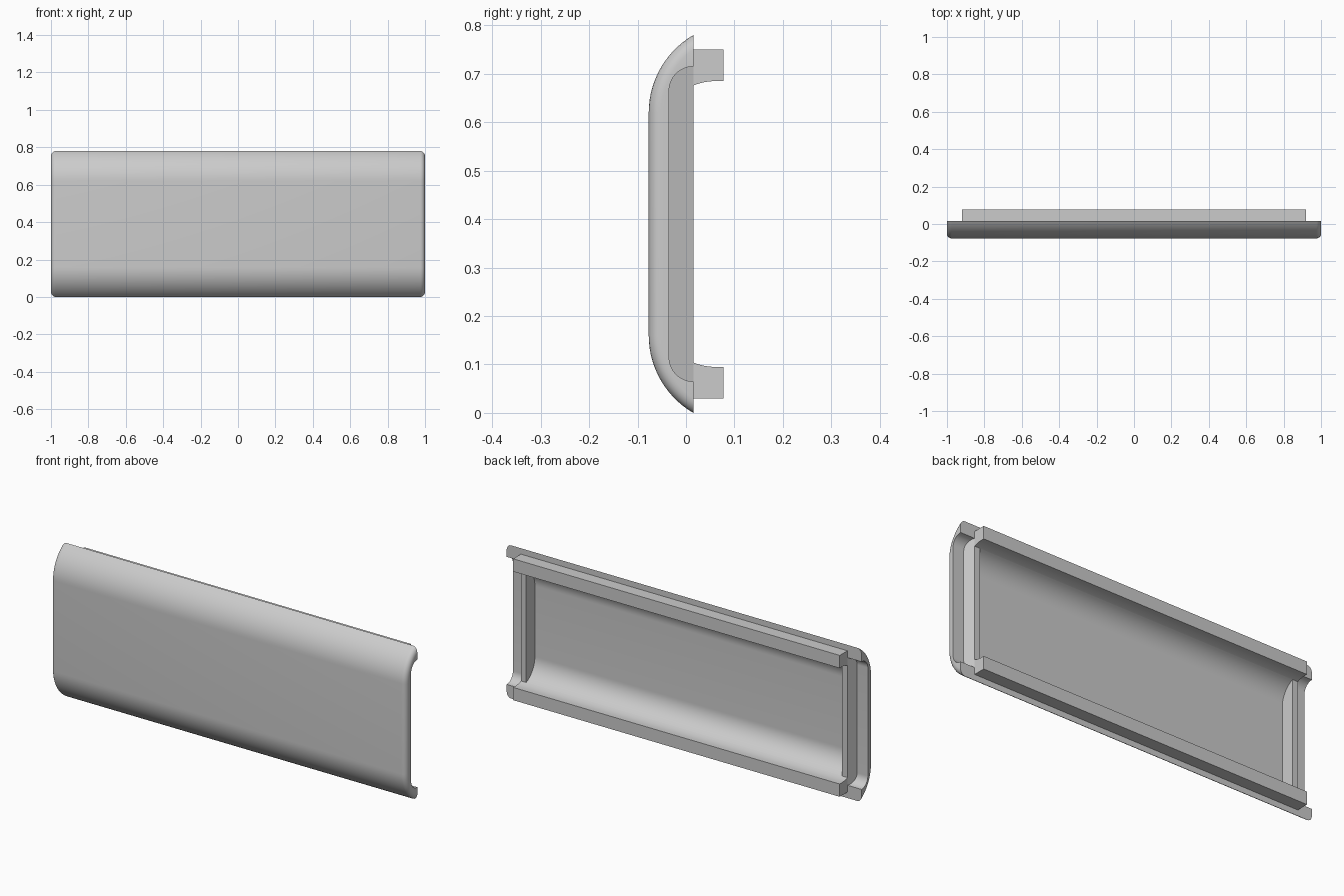
import bpy, bmesh
from math import acos, cos, radians, sin, pi

MID = 0.39          # mid height of the panel
BACK = 0.015        # plane of the panel's back rim
RAIL_BACK = 0.077   # rear face of the rails
ROUND = 0.025       # rounding of the panel's ends
STEPS = 14

old = bpy.data.objects.get("Cube")
if old:
    bpy.data.objects.remove(old, do_unlink=True)

grey = bpy.data.materials.new("light grey")
grey.use_nodes = True
colour = (0.6, 0.6, 0.6, 1)
grey.diffuse_color = colour
grey.node_tree.nodes["Principled BSDF"].inputs["Base Color"].default_value = colour


def flip(points):
    """Reflect (y, z) points about mid height."""
    return [(y, 2 * MID - z) for y, z in points]


def arc(cy, cz, r, a0, a1, steps):
    """Points (y, z) on an arc; angle zero faces the front, pi / 2 faces up."""
    angles = [a0 + (a1 - a0) * i / steps for i in range(steps + 1)]
    return [(cy - r * cos(a), cz + r * sin(a)) for a in angles]


def contour(cy, cz, r):
    """Open outline from the back rim, round the front, to the back rim."""
    upper = arc(cy, cz, r, 0, acos((cy - BACK) / r), STEPS)
    return upper[::-1] + flip(upper)


def row(bm, outline, x, slant=0):
    return [bm.verts.new((x + slant * (BACK - y), y, z)) for y, z in outline]


def loft(bm, rows):
    for a, b in zip(rows, rows[1:]):
        for i in range(len(a) - 1):
            bm.faces.new((a[i], a[i + 1], b[i + 1], b[i]))


def finish(bm, name):
    bmesh.ops.recalc_face_normals(bm, faces=bm.faces)
    mesh = bpy.data.meshes.new(name)
    bm.to_mesh(mesh)
    bm.free()
    mesh.materials.append(grey)
    obj = bpy.data.objects.new(name, mesh)
    bpy.context.collection.objects.link(obj)
    bpy.ops.object.select_all(action='DESELECT')
    obj.select_set(True)
    bpy.context.view_layer.objects.active = obj
    bpy.ops.object.shade_smooth_by_angle(angle=radians(30))


# Outer skin with rounded ends, running into an open notch at each end
bm = bmesh.new()
quarter = [i * pi / 10 for i in range(6)]
stations = [(1 - ROUND + ROUND * sin(a), ROUND * (1 - cos(a))) for a in quarter]
stations = [(-x, inset) for x, inset in stations[::-1]] + stations
notch = contour(BACK, 0.665, 0.05)
rows = [row(bm, notch, -0.92, -0.4), row(bm, notch, -1)]
rows += [row(bm, contour(0.108, 0.62, 0.185 - inset), x) for x, inset in stations]
rows += [row(bm, notch, 1), row(bm, notch, 0.92, 0.4)]
loft(bm, rows)

# Hollow behind the panel
hollow = [row(bm, contour(0.06, 0.57, 0.115), x) for x in (-0.89, 0.89)]
loft(bm, hollow)

# End walls: outer face, inner face and rim between them
for outer, inner in ((rows[0], hollow[0]), (rows[-1], hollow[1])):
    bm.faces.new(outer)
    bm.faces.new(inner)
    bm.faces.new((outer[0], outer[-1], inner[-1], inner[0]))

# Flat back lips along the top and bottom
for end in (0, -1):
    bm.faces.new([r[end] for r in rows] + [r[end] for r in hollow[::-1]])
finish(bm, "front_panel")

# Rails along the back, following the hollow's curve
curve = arc(0.06, 0.57, 0.115, acos(0.045 / 0.115), pi / 2, 6)
upper = curve + [(RAIL_BACK, 0.685), (RAIL_BACK, 0.75), (BACK, 0.75)]
for name, profile in (("top_rail", upper), ("bottom_rail", flip(upper))):
    bm = bmesh.new()
    ends = [row(bm, profile, x) for x in (-0.92, 0.92)]
    loft(bm, [r + r[:1] for r in ends])
    for r in ends:
        bm.faces.new(r)
    finish(bm, name)
